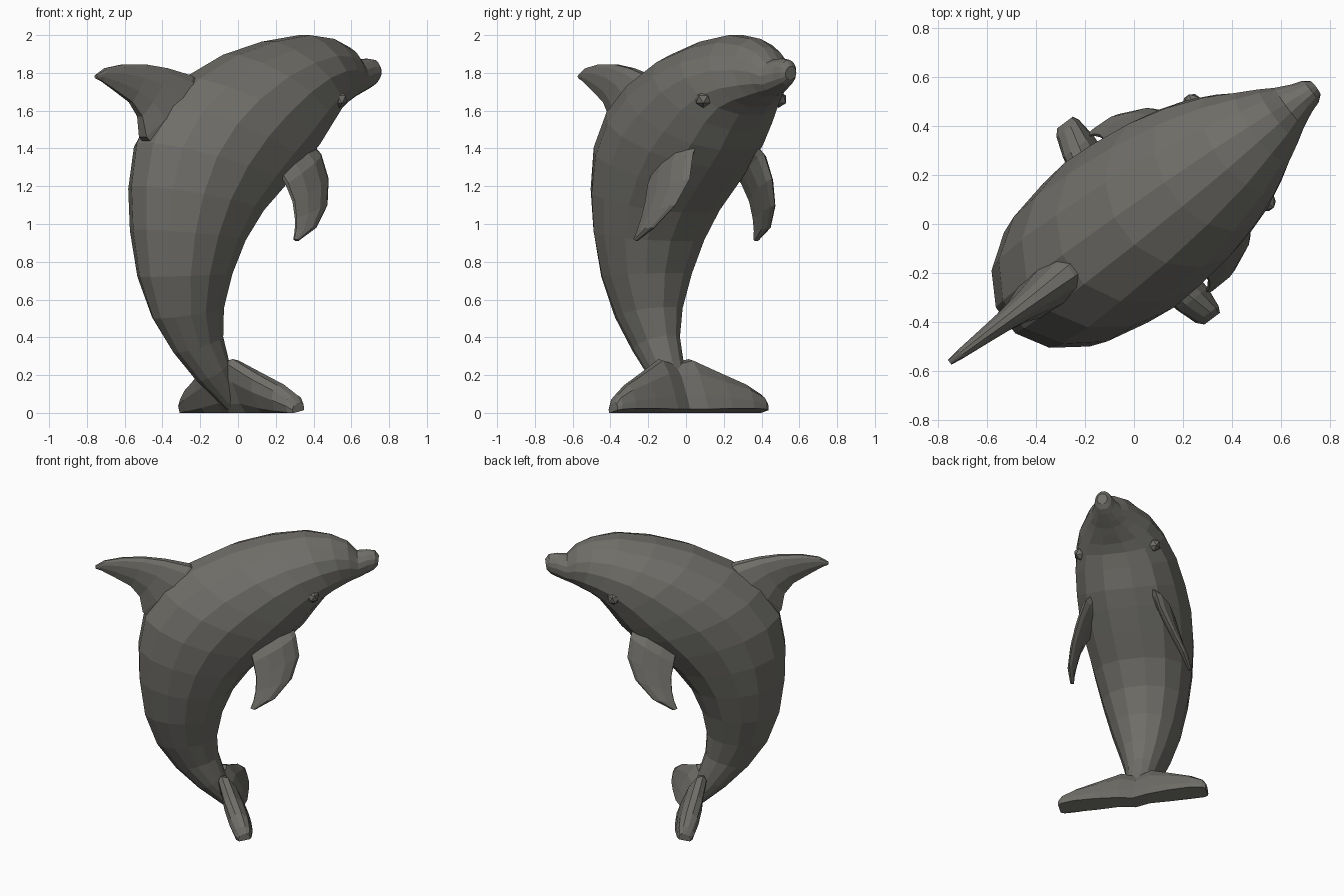
import bpy, bmesh, math
from mathutils import Vector

HEADING = math.atan2(0.6, 0.8)      # the body plane is turned about z

skin = bpy.data.materials.new("dark_grey")
skin.diffuse_color = (0.16, 0.156, 0.14, 1)


def loft(name, rows, normal, profile):
    """Skin sections; each row is (edge A, edge B, half width along normal)."""
    n = Vector(normal).normalized()
    bm = bmesh.new()
    rings = []
    for a, b, w in rows:
        a, b = Vector(a), Vector(b)
        mid, half = (a + b) / 2, (a - b) / 2
        ring = []
        for t, s in profile:
            p = mid + half * t + n * (w * s)
            p.z = max(p.z, 0.0)
            ring.append(bm.verts.new(p))
        rings.append(ring)
    k = len(profile)
    for r0, r1 in zip(rings, rings[1:]):
        for i in range(k):
            j = (i + 1) % k
            bm.faces.new((r0[i], r0[j], r1[j], r1[i]))
    bm.faces.new(rings[0])
    bm.faces.new(rings[-1])
    bmesh.ops.recalc_face_normals(bm, faces=bm.faces)
    return finish(name, bm)


def finish(name, bm):
    mesh = bpy.data.meshes.new(name)
    bm.to_mesh(mesh)
    bm.free()
    mesh.materials.append(skin)
    ob = bpy.data.objects.new(name, mesh)
    ob.rotation_euler.z = HEADING
    bpy.context.collection.objects.link(ob)
    return ob


def body_profile(sides):
    """Oval with a flat back and a slightly boxier belly."""
    pts = []
    top = math.cos(math.pi / sides)
    for i in range(sides):
        ang = 2 * math.pi * (i + 0.5) / sides
        c, s = math.cos(ang), math.sin(ang)
        e = 1.06 if c > 0 else 0.88
        pts.append((math.copysign(min(1, abs(c) / top) ** e, c),
                    math.copysign(abs(s) ** e, s)))
    return pts


DORSAL = [(1, 0.3), (0.8, 0.75), (0.3, 1), (-0.4, 0.9), (-1, 0.4),
          (-1, -0.4), (-0.4, -0.9), (0.3, -1), (0.8, -0.75), (1, -0.3)]
FIN = [(1, 0), (0.8, 0.55), (0.3, 1), (-0.4, 0.8), (-1, 0.25),
       (-1, -0.25), (-0.4, -0.8), (0.3, -1), (0.8, -0.55)]
FLUKE = [(1, 0), (0.85, 0.6), (0.3, 1), (-0.5, 1), (-1, 0.9),
         (-1, -0.9), (-0.5, -1), (0.3, -1), (0.85, -0.6)]

# Body: back (u, z), belly (u, z), half width, from tail to beak
body = [
    (-.06, .01, -.02, .10, .05), (-.26, .17, -.09, .28, .095),
    (-.41, .32, -.13, .41, .115), (-.535, .50, -.14, .56, .165),
    (-.615, .72, -.105, .74, .23), (-.65, .97, -.035, .91, .285),
    (-.655, 1.20, .075, 1.06, .325), (-.615, 1.43, .22, 1.19, .355),
    (-.49, 1.625, .34, 1.30, .37), (-.31, 1.77, .43, 1.39, .362),
    (-.05, 1.895, .51, 1.50, .34), (.20, 1.965, .575, 1.58, .30),
    (.44, 2.00, .635, 1.62, .242), (.61, 1.98, .70, 1.65, .178),
    (.72, 1.935, .75, 1.675, .135), (.785, 1.868, .80, 1.695, .10),
    (.85, 1.875, .86, 1.72, .07), (.905, 1.868, .895, 1.738, .055),
    (.93, 1.835, .92, 1.765, .035)]
loft("body", [((a, 0, b), (c, 0, d), w) for a, b, c, d, w in body],
     (0, 1, 0), body_profile(14))

# Dorsal fin: leading edge, trailing edge, half thickness
dorsal = [
    (-.22, 1.70, -.52, 1.36, .12), (-.32, 1.785, -.63, 1.46, .085),
    (-.48, 1.825, -.65, 1.57, .06), (-.62, 1.845, -.71, 1.645, .043),
    (-.76, 1.845, -.82, 1.71, .03), (-.88, 1.825, -.90, 1.755, .02),
    (-.94, 1.79, -.94, 1.77, .012)]
loft("dorsal_fin", [((a, 0, b), (c, 0, d), w) for a, b, c, d, w in dorsal],
     (0, 1, 0), DORSAL)

# Tail flukes: side offset, leading edge (u, z), trailing edge (u, z), thickness
half = [
    (.50, .015, .05, .03, 0, .04), (.475, 0, .09, .03, 0, .055),
    (.39, -.03, .145, .03, 0, .066), (.25, -.07, .21, .025, 0, .066),
    (.10, -.11, .285, .02, 0, .055)]
right = [((a, -v, b), (c, -v, d), w) for v, a, b, c, d, w in half]
left = [((a, v, b), (c, v, d), w) for v, a, b, c, d, w in reversed(half)]
loft("tail_flukes", right + [((-.13, 0, .26), (-.01, 0, 0), .055)] + left,
     (.9, 0, .4), FLUKE)

# Flippers: leading edge, trailing edge, half thickness
flipper = [
    ((.34, .17, 1.45), (.07, .25, 1.30), .05),
    ((.375, .235, 1.37), (.09, .31, 1.215), .045),
    ((.396, .272, 1.24), (.11, .345, 1.12), .036),
    ((.345, .33, 1.10), (.105, .37, 1.03), .028),
    ((.23, .385, .98), (.09, .387, .965), .022),
    ((.10, .40, .91), (.07, .398, .92), .012)]
for label, s in (("left", 1), ("right", -1)):
    rows = [((a[0], s * a[1], a[2]), (b[0], s * b[1], b[2]), w)
            for a, b, w in flipper]
    loft(label + "_flipper", rows, (.16, s * .98, .18), FIN)

    # Eyes: small faceted bumps
    bm = bmesh.new()
    bmesh.ops.create_icosphere(bm, subdivisions=1, radius=0.045)
    bmesh.ops.translate(bm, verts=bm.verts, vec=(.485, s * .25, 1.66))
    finish(label + "_eye", bm)
